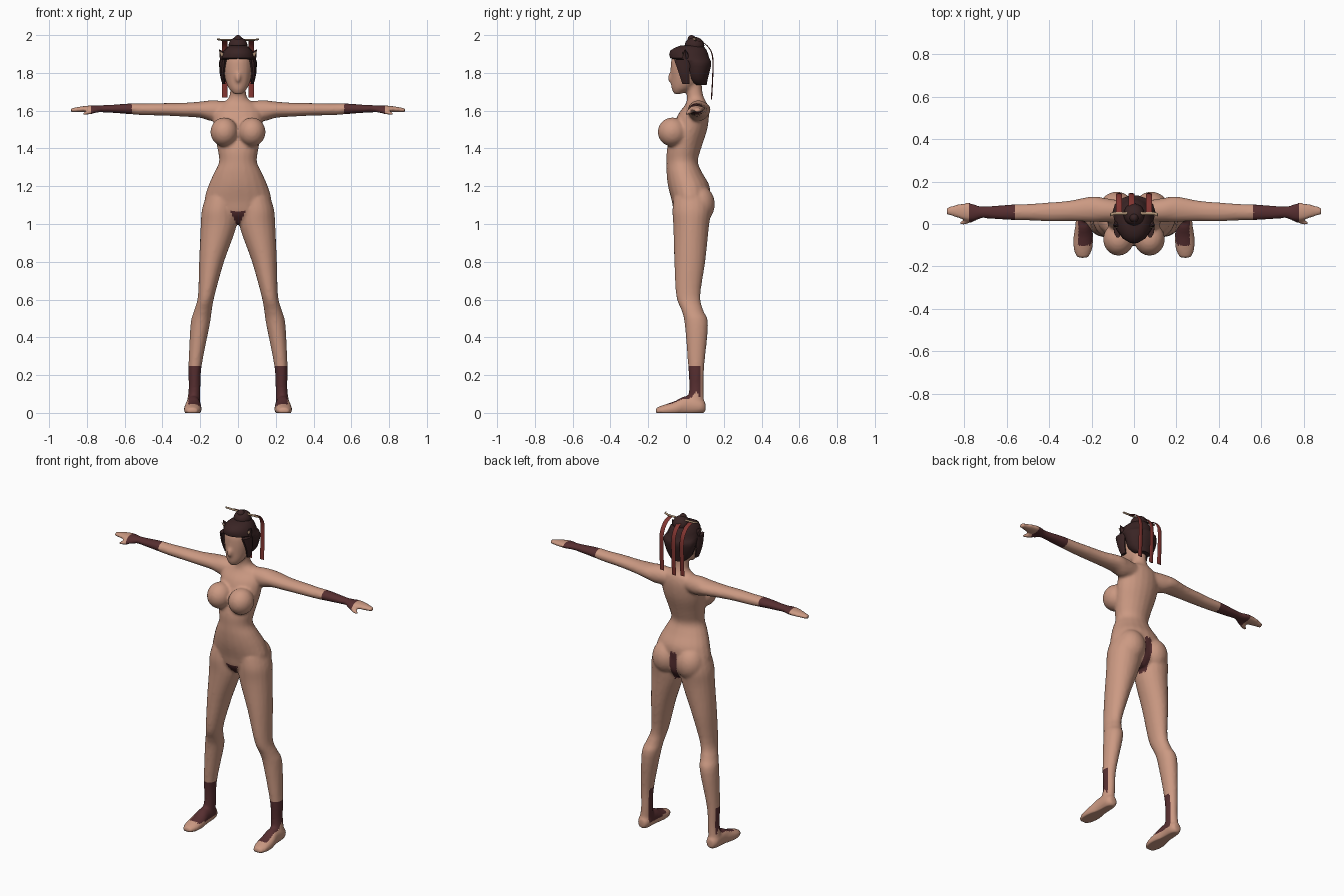
import bpy, bmesh, math
from mathutils import Vector, Matrix

if "Cube" in bpy.data.objects:
    bpy.data.objects.remove(bpy.data.objects["Cube"])


def mat(name, rgb):
    m = bpy.data.materials.new(name)
    m.diffuse_color = (*rgb, 1)
    m.use_nodes = True
    m.node_tree.nodes["Principled BSDF"].inputs["Base Color"].default_value = m.diffuse_color
    return m


SKIN = mat("skin", (0.60, 0.32, 0.225))
WRAP = mat("dark_wrap", (0.095, 0.028, 0.03))
HAIR = mat("dark_hair", (0.042, 0.018, 0.018))
RIBBON = mat("red_ribbon", (0.22, 0.035, 0.03))
PIN = mat("tan_wood", (0.45, 0.30, 0.19))


def spline(rows, steps):
    """Catmull-Rom interpolation through rows of numbers."""
    out = []
    for i in range(len(rows) - 1):
        a, b = rows[max(i - 1, 0)], rows[i]
        c, d = rows[i + 1], rows[min(i + 2, len(rows) - 1)]
        for s in range(steps):
            t = s / steps
            out.append([0.5 * (2 * q + (r - p) * t + (2 * p - 5 * q + 4 * r - u) * t * t
                               + (3 * q - p - 3 * r + u) * t ** 3)
                        for p, q, r, u in zip(a, b, c, d)])
    return out + [list(rows[-1])]


def loft(bm, axis, rows, n=20, steps=4, mirror=False):
    """Rows are (x, y, z, radius1, radius2), with rings across the axis."""
    u, v = [k for k in range(3) if k != axis]
    for sign in ((1, -1) if mirror else (1,)):
        rings = []
        for r in spline(rows, steps):
            ring = []
            for k in range(n):
                a = 2 * math.pi * k / n
                p = Vector(r[:3])
                p[u] += r[3] * math.cos(a)
                p[v] += r[4] * math.sin(a)
                p.x *= sign
                ring.append(bm.verts.new(p))
            rings.append(ring)
        faces = [bm.faces.new(rings[0]), bm.faces.new(rings[-1])]
        for a, b in zip(rings, rings[1:]):
            for k in range(n):
                j = (k + 1) % n
                faces.append(bm.faces.new((a[k], a[j], b[j], b[k])))
        bmesh.ops.recalc_face_normals(bm, faces=faces)


def ball(bm, center, radii, mirror=False, tilt=0.0):
    for sign in ((1, -1) if mirror else (1,)):
        c = Vector((center[0] * sign, center[1], center[2]))
        m = Matrix.Translation(c) @ Matrix.Rotation(tilt, 4, 'X') @ Matrix.Diagonal((*radii, 1))
        bmesh.ops.create_uvsphere(bm, u_segments=20, v_segments=14, radius=1, matrix=m)


def finish(bm, name, mats, angle=60):
    me = bpy.data.meshes.new(name)
    bm.to_mesh(me)
    bm.free()
    ob = bpy.data.objects.new(name, me)
    bpy.context.collection.objects.link(ob)
    for m in mats:
        me.materials.append(m)
    bpy.ops.object.select_all(action='DESELECT')
    ob.select_set(True)
    bpy.context.view_layer.objects.active = ob
    bpy.ops.object.shade_smooth_by_angle(angle=math.radians(angle))
    return ob


# Body: lofted volumes fused into one skin
bm = bmesh.new()
torso = [(1.00, .035, .03, .05), (1.05, .03, .12, .09), (1.12, .025, .175, .10),
         (1.20, .015, .158, .11), (1.27, -.008, .127, .095), (1.33, -.02, .100, .083),
         (1.40, -.01, .109, .09), (1.50, .02, .127, .092), (1.58, .04, .130, .082),
         (1.63, .055, .105, .06), (1.66, .052, .055, .047), (1.70, .045, .042, .042),
         (1.78, .04, .042, .042)]
loft(bm, 2, [(0, cy, z, rx, ry) for z, cy, rx, ry in torso])
head = [(1.688, -.045, .022, .018), (1.72, -.02, .050, .057), (1.77, 0, .069, .08),
        (1.83, .005, .077, .086), (1.88, .01, .072, .085), (1.92, .02, .05, .06)]
loft(bm, 2, [(0, cy, z, rx, ry) for z, cy, rx, ry in head])
ball(bm, (0, -.078, 1.785), (.014, .016, .035), tilt=-.45)             # nose
ball(bm, (.073, -.072, 1.487), (.073, .078, .077), True)               # chest
ball(bm, (.082, .068, 1.105), (.085, .085, .10), True)                 # hips
leg = [(.09, .03, 1.14, .082, .095), (.10, .03, 1.07, .092, .102), (.104, .027, .98, .094, .094),
       (.14, .02, .80, .066, .082), (.168, .012, .62, .044, .064), (.186, .035, .54, .047, .058),
       (.20, .055, .47, .051, .062), (.227, .054, .25, .035, .043), (.23, .055, .13, .031, .038),
       (.236, .05, .05, .036, .045), (.236, .05, .02, .036, .045)]
loft(bm, 2, leg, mirror=True)
foot = [(.236, .103, .03, .022, .026), (.236, .075, .035, .038, .042), (.237, 0, .038, .039, .052),
        (.239, -.06, .022, .047, .04), (.241, -.12, .014, .044, .028), (.242, -.16, .01, .026, .016)]
loft(bm, 1, foot, mirror=True)
arm = [(.06, .06, 1.60, .05, .05), (.14, .066, 1.60, .057, .055), (.20, .07, 1.605, .06, .043),
       (.30, .062, 1.605, .049, .036), (.40, .057, 1.607, .045, .033), (.50, .056, 1.607, .039, .031),
       (.58, .055, 1.61, .037, .028), (.66, .055, 1.61, .032, .022), (.72, .055, 1.61, .028, .019),
       (.77, .057, 1.61, .042, .018), (.82, .06, 1.608, .036, .016), (.885, .062, 1.602, .016, .011)]
loft(bm, 0, arm, mirror=True)
thumb = [(.73, .038, 1.606, .016, .014), (.78, .015, 1.592, .014, .012), (.822, .003, 1.583, .01, .009)]
loft(bm, 0, thumb, 12, mirror=True)
body = finish(bm, "body", [SKIN, WRAP])
rm = body.modifiers.new("fuse", 'REMESH')
rm.mode, rm.voxel_size = 'VOXEL', .009
sm = body.modifiers.new("soften", 'SMOOTH')
sm.factor, sm.iterations = .5, 4
for m in ("fuse", "soften"):
    bpy.ops.object.modifier_apply(modifier=m)
for v in body.data.vertices:                                           # flat soles
    v.co.z = max(v.co.z, 0)

# Wraps on wrists and ankles, and the narrow brief
for p in body.data.polygons:
    c, nr = p.center, p.normal
    x = abs(c.x)
    wrist = .565 < x < .78
    ankle = c.z < .25 and -.10 < c.y < .075 and c.z > .035 and nr.z > -.5 and x < .262
    front = c.y < .03 and .98 < c.z < 1.07 and x < .032 * (c.z - .98) / .07
    back = c.y >= .03 and .98 < c.z < 1.17 and x < .024
    p.material_index = int(wrist or ankle or front or back)
    p.use_smooth = True

# Hair cap with a knot on top
bm = bmesh.new()
hair = [(1.735, .075, .045, .035), (1.77, .06, .082, .057), (1.835, .06, .10, .074),
        (1.862, .05, .099, .084), (1.878, .02, .092, .106), (1.92, .014, .075, .098),
        (1.945, .03, .045, .06)]
loft(bm, 2, [(0, cy, z, rx, ry) for z, cy, rx, ry in hair], 14, 2)
ball(bm, (0, .045, 1.945), (.05, .052, .045))
ball(bm, (0, .03, 1.975), (.022, .022, .025))
finish(bm, "hair", [HAIR], 40)

# Side locks framing the face
bm = bmesh.new()
loft(bm, 2, [(.075, .0, 1.74, .008, .02), (.083, -.01, 1.80, .014, .03),
             (.076, -.02, 1.87, .02, .045)], 10, 3, True)
finish(bm, "side_locks", [HAIR], 40)

# Pointed ears with light inner plates
for name, m, r, dy in (("ears", HAIR, .024, 0), ("inner_ears", PIN, .013, -.014)):
    bm = bmesh.new()
    for s in (1, -1):
        tip = Vector((s * .10, -.005 + dy, 1.925 - (.01 if dy else 0)))
        base = [bm.verts.new((s * (.072 + r * math.cos(a)), dy + (.3 if dy else 1) * r * math.sin(a),
                              1.885 - .5 * r * math.cos(a)))
                for a in (k * math.pi / 3 for k in range(6))]
        t = bm.verts.new(tip)
        bm.faces.new(base)
        for k in range(6):
            bm.faces.new((base[k], base[(k + 1) % 6], t))
    bmesh.ops.recalc_face_normals(bm, faces=bm.faces)
    finish(bm, name, [m], 30)

# Hairpin bar across the knot
bm = bmesh.new()
loft(bm, 0, [(-.112, .04, 1.982, .006, .004), (-.09, .05, 1.975, .007, .005),
             (.09, .05, 1.975, .007, .005), (.112, .04, 1.982, .006, .004)], 8, 2)
finish(bm, "hairpin", [PIN])

# Three hanging ribbons
for name, x, low in (("left_ribbon", .07, 1.67), ("middle_ribbon", -.012, 1.66), ("right_ribbon", -.07, 1.67)):
    bm = bmesh.new()
    path = [(x, .05, 1.972, .014, .003), (x, .10, 1.955, .014, .003), (x, .138, 1.90, .014, .003),
            (x, .142, 1.80, .014, .003), (x, .135, low, .014, .003)]
    loft(bm, 2, path, 8, 4)
    finish(bm, name, [RIBBON])
